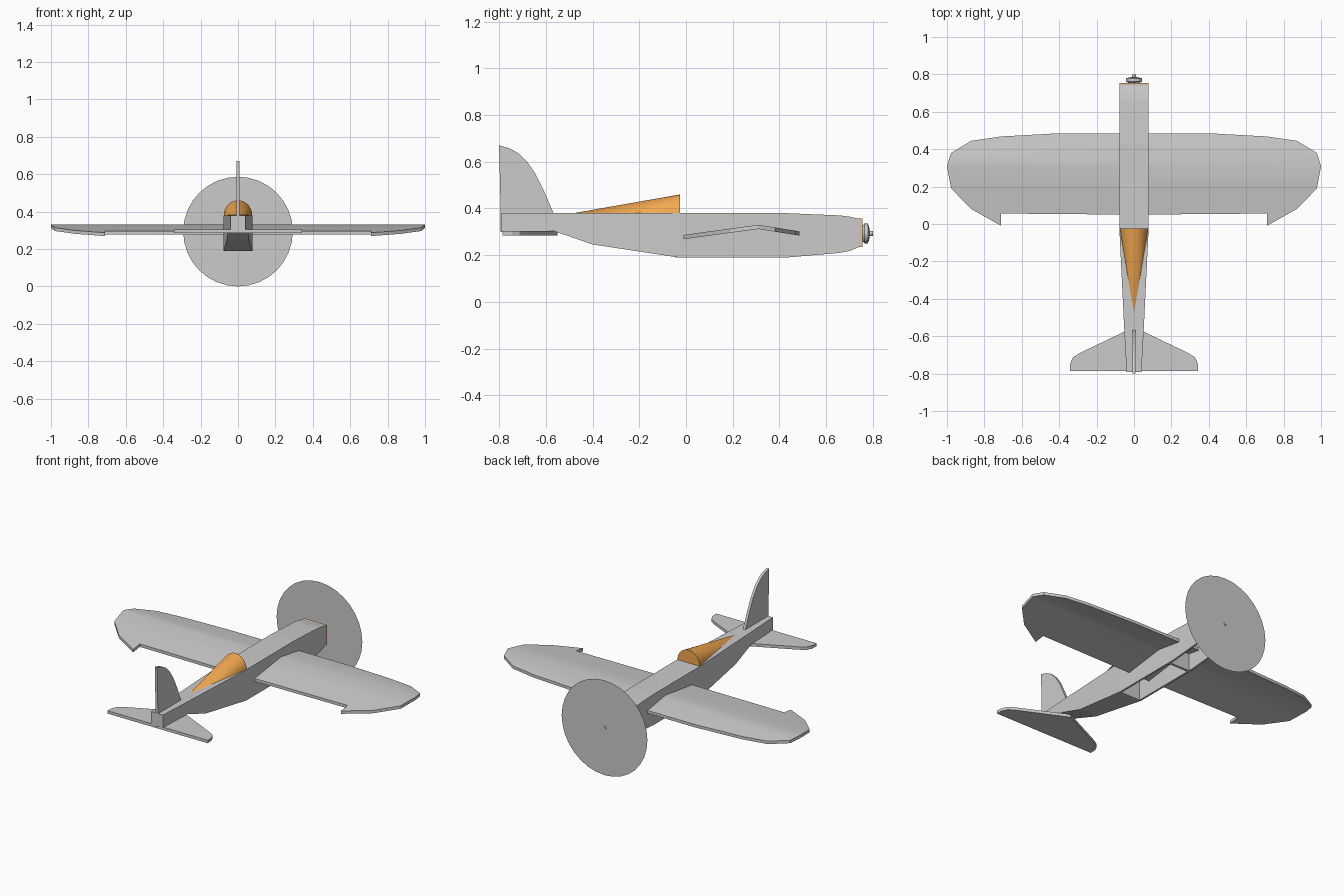
import bpy, bmesh, math
from mathutils import Vector

if "Cube" in bpy.data.objects:
    bpy.data.objects.remove(bpy.data.objects["Cube"])


def finish(name, bm, mat=None, smooth=False):
    bmesh.ops.recalc_face_normals(bm, faces=bm.faces[:])
    me = bpy.data.meshes.new(name)
    bm.to_mesh(me)
    bm.free()
    ob = bpy.data.objects.new(name, me)
    bpy.context.collection.objects.link(ob)
    if mat:
        me.materials.append(mat)
    if smooth:
        bpy.ops.object.select_all(action='DESELECT')
        ob.select_set(True)
        bpy.context.view_layer.objects.active = ob
        bpy.ops.object.shade_smooth_by_angle(angle=math.radians(30))
    return ob


def material(name, color):
    m = bpy.data.materials.new(name)
    m.diffuse_color = color
    m.use_nodes = True
    m.node_tree.nodes["Principled BSDF"].inputs["Base Color"].default_value = m.diffuse_color
    return m


def loft(name, stations, mat=None):
    """Chain of rectangular sections (y, x0, x1, z0, z1)."""
    bm = bmesh.new()
    rings = [[bm.verts.new(p) for p in ((x0, y, z0), (x1, y, z0), (x1, y, z1), (x0, y, z1))]
             for y, x0, x1, z0, z1 in stations]
    for a, b in zip(rings, rings[1:]):
        for i in range(4):
            j = (i + 1) % 4
            bm.faces.new((a[i], a[j], b[j], b[i]))
    bm.faces.new(rings[0])
    bm.faces.new(rings[-1])
    return finish(name, bm, mat)


def plate(points, offset):
    """Flat outline extruded by an offset vector."""
    bm = bmesh.new()
    face = bm.faces.new([bm.verts.new(p) for p in points])
    ext = bmesh.ops.extrude_face_region(bm, geom=[face])
    bmesh.ops.translate(bm, vec=Vector(offset),
                        verts=[g for g in ext['geom'] if isinstance(g, bmesh.types.BMVert)])
    return bm


def both_sides(half):
    return half + [(-x, y) for x, y in reversed(half) if x > 0]


orange = material("orange", (0.9, 0.4, 0.08, 1))
wood = material("wood", (0.72, 0.55, 0.38, 1))

# Fuselage: hollow sheet box, open underneath ahead of the rear bulkhead
T = 0.012
# y, half width, bottom z, top z
body = [(-0.79, 0.04, 0.303, 0.38), (-0.565, 0.052, 0.303, 0.38), (-0.4, 0.06, 0.246, 0.38),
        (-0.03, 0.078, 0.19, 0.38), (0.43, 0.078, 0.19, 0.38), (0.66, 0.078, 0.21, 0.37),
        (0.70, 0.078, 0.218, 0.365), (0.74, 0.078, 0.235, 0.356)]
for side, s in (("right", 1), ("left", -1)):
    loft("fuselage_side_" + side, [(y, s * (w - T), s * w, b, t) for y, w, b, t in body])
loft("fuselage_top", [(y, T - w, w - T, t - T, t) for y, w, b, t in body])
loft("fuselage_bottom", [(y, T - w, w - T, b, b + T) for y, w, b, t in body[:4]])
loft("tail_block", [(y, -0.03, 0.03, 0.31, 0.37) for y in (-0.79, -0.775)])
for name, y in (("rear_bulkhead", -0.045), ("front_bulkhead", 0.385)):
    loft(name, [(y + d, T - 0.078, 0.078 - T, 0.19, z) for d, z in ((0, 0.37), (0.015, 0.37))])
loft("firewall", [(y, -0.078, 0.078, 0.235, 0.356) for y in (0.74, 0.755)], wood)

# Wing: outline folded along a ridge
RIDGE = 0.31
half = [(0, 0.485), (0.4, 0.485), (0.71, 0.468), (0.87, 0.445), (0.978, 0.38), (1.0, 0.31),
        (0.978, 0.19), (0.87, 0.08), (0.71, -0.01), (0.71, 0.056), (0, 0.05)]
outline = half + [(-x, y) for x, y in reversed(half) if x > 0]
bm = plate([(x, y, 0) for x, y in outline], (0, 0, -0.018))
bmesh.ops.bisect_plane(bm, geom=bm.verts[:] + bm.edges[:] + bm.faces[:],
                       plane_co=(0, RIDGE, 0), plane_no=(0, 1, 0))
for v in bm.verts:
    d = v.co.y - RIDGE
    v.co.z += 0.33 - (0.16 * d if d > 0 else -0.135 * d)
finish("wing", bm, smooth=True)

# Tailplane
half = [(0, -0.55), (0.05, -0.575), (0.29, -0.69), (0.325, -0.712), (0.341, -0.745),
        (0.343, -0.785), (0, -0.785)]
finish("tailplane", plate([(x, y, 0.285) for x, y in both_sides(half)], (0, 0, 0.018)))

# Fin
fin = [(-0.8, 0.67), (-0.755, 0.657), (-0.715, 0.635), (-0.68, 0.6), (-0.645, 0.55),
       (-0.61, 0.48), (-0.565, 0.375), (-0.565, 0.30), (-0.793, 0.30), (-0.793, 0.38)]
finish("fin", plate([(-0.008, y, z) for y, z in fin], (0.016, 0, 0)))

# Canopy: half cone tapering towards the tail
bm = bmesh.new()
arc = [bm.verts.new((0.076 * math.cos(math.pi * i / 16), -0.025,
                     0.38 + 0.08 * math.sin(math.pi * i / 16))) for i in range(17)]
tip = bm.verts.new((0, -0.475, 0.381))
for a, b in zip(arc, arc[1:]):
    bm.faces.new((a, b, tip))
bm.faces.new((arc[-1], arc[0], tip))
bm.faces.new(arc)
finish("canopy", bm, orange, smooth=True)

# Motor: stepped body turned about the thrust axis
CZ = 0.293
bm = bmesh.new()
profile = [(0.755, 0.032), (0.763, 0.042), (0.778, 0.042), (0.784, 0.028), (0.785, 0.012), (0.8, 0.01)]
rings = [[bm.verts.new((r * math.cos(math.tau * i / 24), y, CZ + r * math.sin(math.tau * i / 24)))
          for i in range(24)] for y, r in profile]
for a, b in zip(rings, rings[1:]):
    for i in range(24):
        j = (i + 1) % 24
        bm.faces.new((a[i], a[j], b[j], b[i]))
bm.faces.new(rings[0])
bm.faces.new(rings[-1])
finish("motor", bm, smooth=True)

# Propeller arc: a flat sheet disc
bm = bmesh.new()
bm.faces.new([bm.verts.new((0.293 * math.sin(math.tau * i / 32), 0.795,
                            CZ + 0.293 * math.cos(math.tau * i / 32))) for i in range(32)])
finish("propeller_disc", bm)
